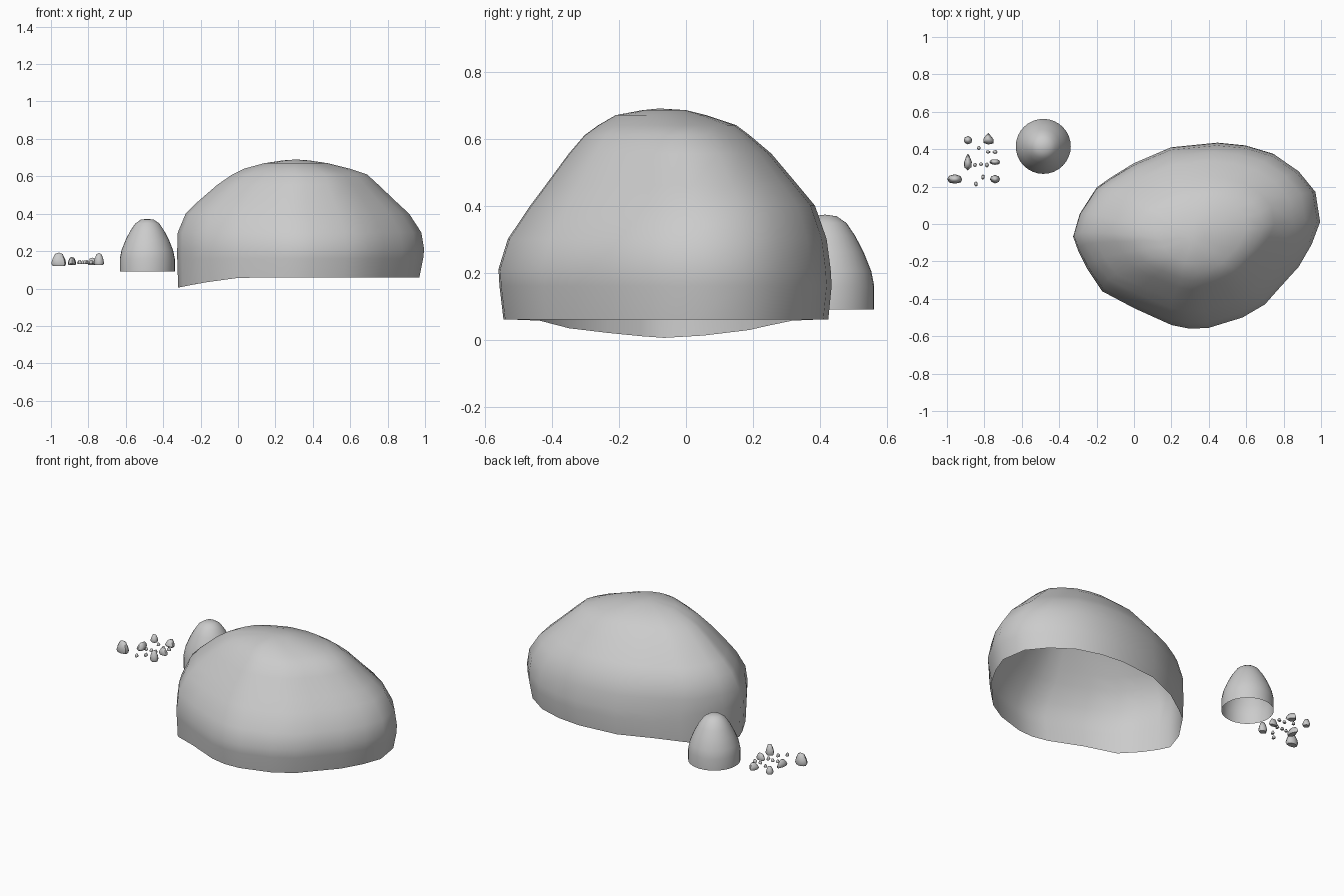
import bpy, bmesh, math, random

random.seed(4)


def loft(name, rings, tip, closed=False):
    """Skin counter-clockwise rings stacked upward, ending in a tip point."""
    bm = bmesh.new()
    rows = [[bm.verts.new(p) for p in ring] for ring in rings]
    n = len(rows[0])
    for a, b in zip(rows, rows[1:]):
        for i in range(n):
            j = (i + 1) % n
            bm.faces.new((a[i], a[j], b[j], b[i]))
    top = bm.verts.new(tip)
    for i in range(n):
        bm.faces.new((rows[-1][i], rows[-1][(i + 1) % n], top))
    if closed:
        bm.faces.new(rows[0][::-1])
    mesh = bpy.data.meshes.new(name)
    bm.to_mesh(mesh)
    bm.free()
    ob = bpy.data.objects.new(name, mesh)
    bpy.context.collection.objects.link(ob)
    bpy.context.view_layer.objects.active = ob
    bpy.ops.object.select_all(action='DESELECT')
    ob.select_set(True)
    bpy.ops.object.shade_smooth_by_angle(angle=math.radians(50))
    return ob


# Large boulder: plan outline fitted to the extents measured at each height
outline = [(-.325, -.06), (-.29, .06), (-.2, .2), (-.13, .25), (0, .33), (.2, .415),
           (.45, .44), (.6, .425), (.75, .38), (.88, .29), (.97, .18), (.995, .02),
           (.95, -.1), (.88, -.22), (.78, -.33), (.7, -.42), (.58, -.49), (.4, -.545),
           (.3, -.55), (.2, -.53), (0, -.44), (-.17, -.35), (-.25, -.23), (-.3, -.13)][::-1]
# z, left, right, front, back
levels = [(.06, -.32, .97, -.545, .425), (.16, -.325, .99, -.557, .435),
          (.21, -.325, .995, -.56, .432), (.30, -.322, .98, -.532, .42),
          (.40, -.28, .915, -.465, .385), (.46, -.22, .85, -.42, .335),
          (.555, -.11, .75, -.35, .255), (.61, -.03, .69, -.303, .19),
          (.64, .03, .60, -.262, .15), (.67, .14, .48, -.21, .06),
          (.685, .24, .38, -.13, .0)]
rings = []
for k, (z, xl, xr, yf, yb) in enumerate(levels):
    ring = []
    for x, y in outline:
        px = xl + (x + .325) / 1.32 * (xr - xl)
        py = yf + (y + .55) / .99 * (yb - yf)
        # the open lower rim dips on the left
        dip = .055 * (max(0, .05 - px) / .37) ** 1.4 if k == 0 else 0
        ring.append((px, py, z - dip))
    rings.append(ring)
loft("large_boulder", rings, (.31, -.08, .69))

# Medium stone: open dome of revolution
profile = [(.147, .09), (.147, .16), (.138, .205), (.115, .262),
           (.09, .31), (.064, .348), (.035, .368)]
N = 32
rings = [[(-.485 + r * math.cos(2 * math.pi * i / N), .415 + r * math.sin(2 * math.pi * i / N), z)
          for i in range(N)] for r, z in profile]
loft("medium_stone", rings, (-.485, .415, .373))

# Pebbles: x, y, width, depth, bottom, top, narrowing toward the back
pebbles = [(-.888, .449, .05, .045, .125, .170, 0), (-.78, .455, .068, .066, .125, .165, .8),
           (-.83, .406, .02, .022, .132, .15, 0), (-.78, .385, .025, .018, .132, .15, 0),
           (-.743, .385, .027, .02, .132, .15, 0), (-.888, .332, .05, .09, .125, .165, .7),
           (-.85, .316, .022, .022, .132, .15, 0), (-.818, .32, .025, .02, .132, .15, 0),
           (-.786, .316, .02, .03, .132, .152, 0), (-.743, .332, .06, .032, .127, .17, 0),
           (-.957, .24, .088, .05, .12, .192, 0), (-.807, .251, .02, .03, .132, .152, 0),
           (-.743, .24, .06, .045, .125, .19, 0), (-.845, .214, .02, .03, .132, .152, 0)]
S = 8
for n, (x, y, w, d, z0, z1, taper) in enumerate(pebbles):
    jit = [random.uniform(.88, 1.04) for _ in range(S)]
    rings = []
    for r, t in ((.8, 0), (1, .2), (.85, .5), (.5, .9)):
        ring = []
        for i in range(S):
            a = 2 * math.pi * i / S
            c, s = math.cos(a) * jit[i], math.sin(a) * jit[i]
            narrow = 1 - taper * (s + 1) / 2
            if taper:
                c *= 1.35
            ring.append((x + r * c * narrow * w / 2, y + r * s * d / 2, z0 + t * (z1 - z0)))
        rings.append(ring)
    loft(f"pebble_{n + 1}", rings, (x, y, z1), closed=True)
